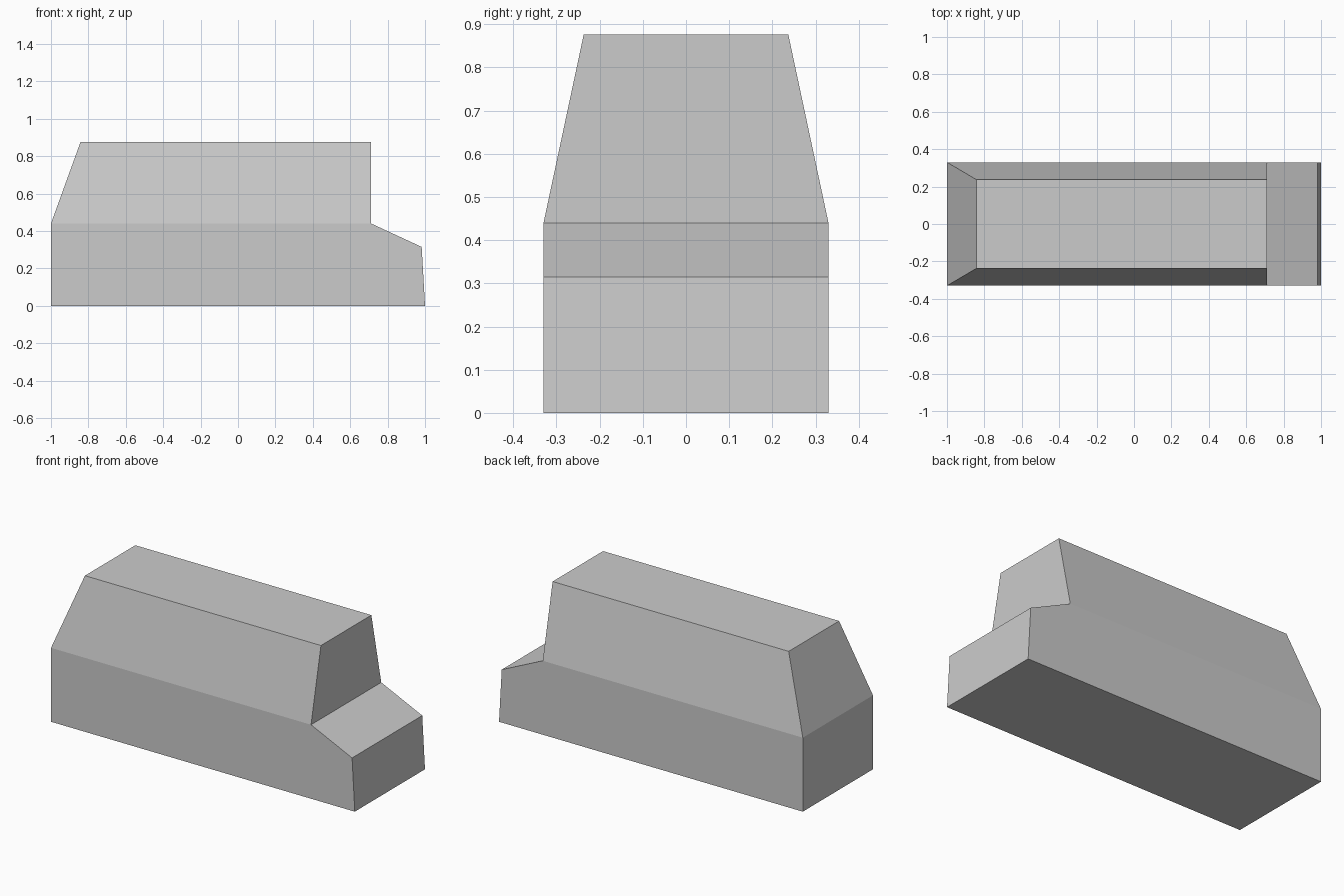
import bpy
import bmesh
from mathutils import Vector

if "Cube" in bpy.data.objects:
    bpy.data.objects.remove(bpy.data.objects["Cube"], do_unlink=True)

HALF_WIDTH = 0.33
ROOF_HALF_WIDTH = 0.237
WAIST = 0.44
ROOF = 0.876

# Plain grey for the whole body
grey = bpy.data.materials.new("plain_grey")
grey.use_nodes = True
colour = (0.6, 0.6, 0.6, 1)
grey.diffuse_color = colour
grey.node_tree.nodes["Principled BSDF"].inputs["Base Color"].default_value = colour

# Side profile: tail, waist, roof, windscreen foot, bonnet, nose
profile = [(-1, 0), (1, 0), (0.982, 0.315), (0.712, WAIST),
           (0.712, ROOF), (-0.842, ROOF), (-1, WAIST)]

# Extrude the profile across the width
bm = bmesh.new()
side = bm.faces.new([bm.verts.new((x, -HALF_WIDTH, z)) for x, z in profile])
extruded = bmesh.ops.extrude_face_region(bm, geom=[side])
moved = [v for v in extruded["geom"] if isinstance(v, bmesh.types.BMVert)]
bmesh.ops.translate(bm, verts=moved, vec=Vector((0, 2 * HALF_WIDTH, 0)))

# Split both sides along the waistline, then taper the cabin to the roof
for sign in (-1, 1):
    ends = [v for v in bm.verts if v.co.y * sign > 0 and abs(v.co.z - WAIST) < 0.001]
    bmesh.ops.connect_verts(bm, verts=ends)
for v in bm.verts:
    if v.co.z > WAIST + 0.01:
        v.co.y *= ROOF_HALF_WIDTH / HALF_WIDTH
bmesh.ops.recalc_face_normals(bm, faces=bm.faces[:])

mesh = bpy.data.meshes.new("vehicle_body")
bm.to_mesh(mesh)
bm.free()
mesh.materials.append(grey)
body = bpy.data.objects.new("vehicle_body", mesh)
bpy.context.scene.collection.objects.link(body)
